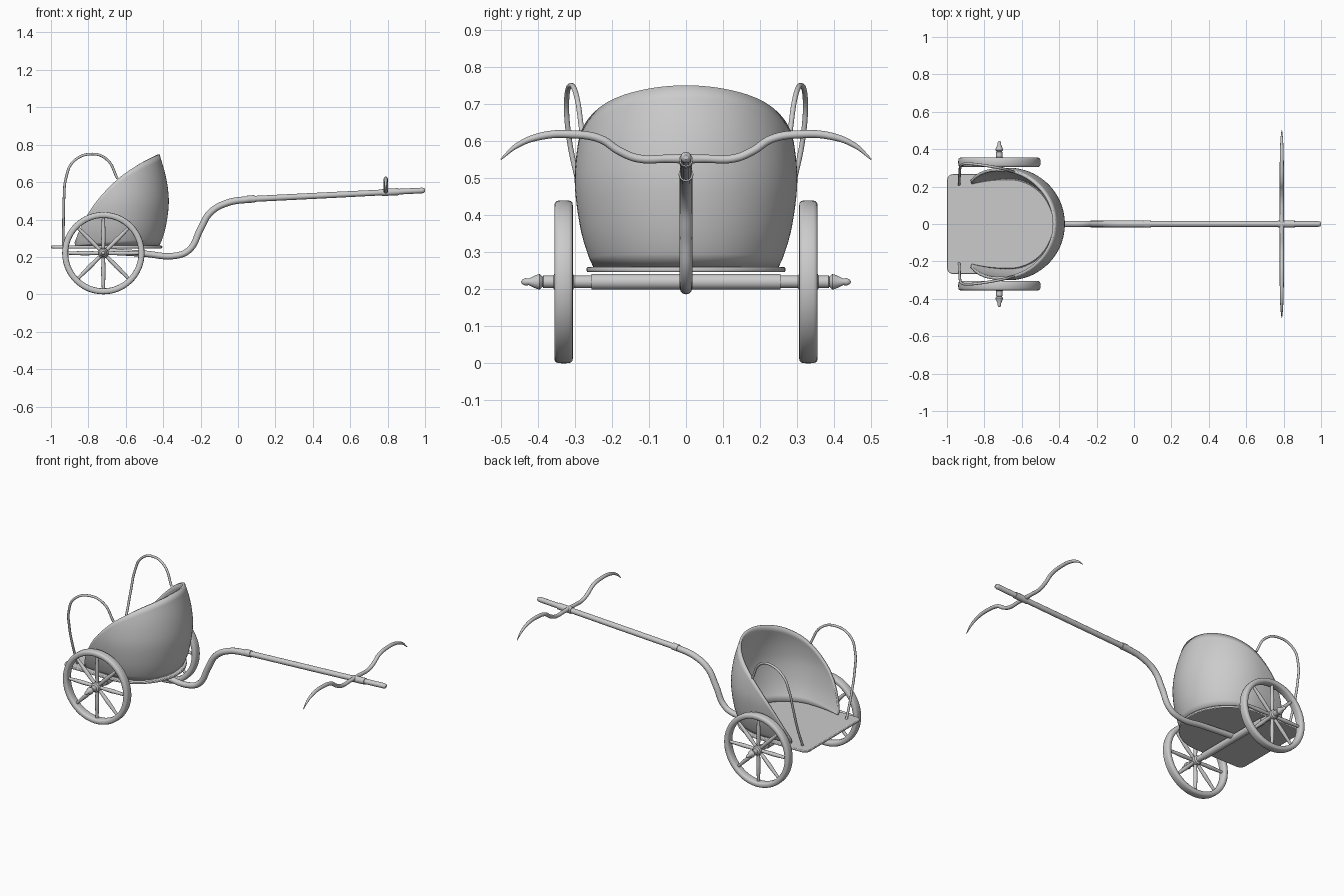
import bpy, bmesh, math
from mathutils import Vector

if "Cube" in bpy.data.objects:
    bpy.data.objects.remove(bpy.data.objects["Cube"])

WX, WZ, WY = -0.72, 0.22, 0.33      # wheel centre


def finish(ob, angle=40):
    bpy.ops.object.select_all(action='DESELECT')
    ob.select_set(True)
    bpy.context.view_layer.objects.active = ob
    bpy.ops.object.shade_smooth_by_angle(angle=math.radians(angle))
    return ob


def from_bmesh(name, bm, angle=40):
    bmesh.ops.recalc_face_normals(bm, faces=bm.faces)
    me = bpy.data.meshes.new(name)
    bm.to_mesh(me)
    bm.free()
    ob = bpy.data.objects.new(name, me)
    bpy.context.collection.objects.link(ob)
    return finish(ob, angle)


def lathe(name, profile, closed=False, seg=32):
    """Revolve (radius, y) points about the axle line."""
    bm = bmesh.new()
    rings = [[bm.verts.new((WX + r * math.cos(2 * math.pi * k / seg), y,
                            WZ + r * math.sin(2 * math.pi * k / seg)))
              for k in range(seg)] for r, y in profile]
    n = len(rings)
    for i in range(n if closed else n - 1):
        a, b = rings[i], rings[(i + 1) % n]
        for k in range(seg):
            bm.faces.new((a[k], a[(k + 1) % seg], b[(k + 1) % seg], b[k]))
    if not closed:
        bm.faces.new(rings[0])
        bm.faces.new(rings[-1])
    return from_bmesh(name, bm)


def tube(name, pts, radii, smooth=True):
    """Round rod along points, one radius per point."""
    cu = bpy.data.curves.new(name, 'CURVE')
    cu.dimensions = '3D'
    cu.bevel_depth, cu.bevel_resolution = 1.0, 4
    cu.use_fill_caps = True
    cu.resolution_u = 8
    sp = cu.splines.new('BEZIER')
    sp.bezier_points.add(len(pts) - 1)
    for bp, p, r in zip(sp.bezier_points, pts, radii):
        bp.co, bp.radius = p, r
        bp.handle_left_type = bp.handle_right_type = 'AUTO' if smooth else 'VECTOR'
    ob = bpy.data.objects.new(name, cu)
    bpy.context.collection.objects.link(ob)
    bpy.ops.object.select_all(action='DESELECT')
    ob.select_set(True)
    bpy.context.view_layer.objects.active = ob
    bpy.ops.object.convert(target='MESH')
    return finish(bpy.context.view_layer.objects.active, 50)


def interp(table, v):
    """Smooth (Catmull-Rom style) lookup in a sorted table."""
    v = min(max(v, table[0][0]), table[-1][0])
    n = len(table)
    slope = [(table[min(i + 1, n - 1)][1] - table[max(i - 1, 0)][1]) /
             (table[min(i + 1, n - 1)][0] - table[max(i - 1, 0)][0]) for i in range(n)]
    for i in range(n - 1):
        (a, p), (b, q) = table[i], table[i + 1]
        if v <= b:
            h, t = b - a, (v - a) / (b - a)
            return ((2*t**3 - 3*t*t + 1) * p + (t**3 - 2*t*t + t) * h * slope[i]
                    + (3*t*t - 2*t**3) * q + (t**3 - t*t) * h * slope[i + 1])


# Car body: bulging U-shaped shell cut by a curved rim line
RADIUS = [(0.26, 0.25), (0.28, 0.26), (0.36, 0.284), (0.48, 0.30), (0.56, 0.296),
          (0.64, 0.282), (0.75, 0.25)]
RIM = [(-0.88, 0.262), (-0.84, 0.36), (-0.77, 0.48), (-0.65, 0.61), (-0.53, 0.695), (-0.42, 0.75)]
CX, Z0 = -0.67, 0.26


def wall(th, z):
    r = interp(RADIUS, z)
    c = math.cos(th)
    return Vector((CX + c * (r if c > 0 else r + 0.22), r * math.sin(th), z))


def rim_height(th):
    lo, hi = Z0, 0.75
    for _ in range(30):
        m = (lo + hi) / 2
        if m < interp(RIM, wall(th, m).x):
            lo = m
        else:
            hi = m
    return max(lo, Z0 + 0.004)


bm = bmesh.new()
TH = math.acos(-0.2 / 0.47)
cols = []
for i in range(65):
    th = TH * (i / 32 - 1)
    top = rim_height(th)
    cols.append([bm.verts.new(wall(th, Z0 + (top - Z0) * j / 14)) for j in range(15)])
for a, b in zip(cols, cols[1:]):
    for j in range(14):
        bm.faces.new((a[j], b[j], b[j + 1], a[j + 1]))
body = from_bmesh("car_body", bm)
mid = body.data.polygons[32 * 14 + 7]
sol = body.modifiers.new("thickness", 'SOLIDIFY')
sol.thickness = 0.015
sol.offset = -1 if mid.normal.x > 0 else 1

# Floor: D-shaped plate with rounded rear corners
bm = bmesh.new()
out = []
for i in range(33):
    a = math.radians(-90 + 180 * i / 32)
    out.append((CX + 0.265 * math.cos(a), 0.268 * math.sin(a)))
for sy, start in ((1, 90), (-1, 180)):
    for i in range(6):
        a = math.radians(start + 18 * i)
        out.append((-0.965 + 0.035 * math.cos(a), sy * 0.233 + 0.035 * math.sin(a)))
f = bm.faces.new([bm.verts.new((x, y, 0.246)) for x, y in out])
ext = bmesh.ops.extrude_face_region(bm, geom=[f])
bmesh.ops.translate(bm, vec=(0, 0, 0.014),
                    verts=[v for v in ext['geom'] if isinstance(v, bmesh.types.BMVert)])
floor = from_bmesh("floor", bm)
bev = floor.modifiers.new("round_edge", 'BEVEL')
bev.width, bev.segments = 0.004, 2

# Axle beam
lathe("axle", [(0.021, -0.255), (0.021, 0.255)])

# Wheels: rim, hub with pointed axle cap, spokes
tyre = []
for i in range(16):
    a = 2 * math.pi * i / 16
    c, s = math.cos(a), math.sin(a)
    tyre.append((0.204 + math.copysign(0.016 * abs(c) ** 0.6, c),
                 math.copysign(0.025 * abs(s) ** 0.6, s)))
hub = [(0.017, 0.25), (0.017, 0.302), (0.026, 0.308), (0.028, 0.33), (0.026, 0.352),
       (0.017, 0.358), (0.017, 0.385), (0.013, 0.387), (0.021, 0.395), (0.019, 0.403),
       (0.009, 0.424), (0.010, 0.434), (0.006, 0.442), (0.001, 0.445)]
for side, s in (("left", -1), ("right", 1)):
    lathe(f"wheel_rim_{side}", [(r, s * WY + y) for r, y in tyre], True, 64)
    lathe(f"wheel_hub_{side}", [(r, s * y) for r, y in hub], seg=24)
    for k in range(8):
        a = math.pi / 4 * k + math.pi / 2
        d = Vector((math.cos(a), 0, math.sin(a)))
        c = Vector((WX, s * WY, WZ))
        tube(f"spoke_{side}_{k + 1}", [c + d * 0.015, c + d * 0.1, c + d * 0.195],
             [0.009, 0.012, 0.008])

    # Hand rail arch
    rail = [(-0.935, 0.21, 0.255), (-0.933, 0.258, 0.38), (-0.93, 0.298, 0.52), (-0.92, 0.317, 0.62),
            (-0.88, 0.322, 0.71), (-0.78, 0.31, 0.75), (-0.70, 0.295, 0.72), (-0.645, 0.28, 0.62)]
    tube(f"hand_rail_{side}", [(x, s * y, z) for x, y, z in rail], [0.007] * 8)

# Draught pole: bent rear part, collar, straight front part, yoke sleeve
bent = [(-0.73, 0.232), (-0.5, 0.217), (-0.33, 0.207), (-0.26, 0.238), (-0.20, 0.35),
        (-0.15, 0.435), (-0.06, 0.488), (0.08, 0.51)]
tube("pole_bent", [(x, 0, z) for x, z in bent], [0.017] * 4 + [0.018] * 4)


def pole_at(x):
    return (x, 0, 0.51 + (x - 0.08) * 0.05)


tube("pole_collar", [pole_at(0.05), pole_at(0.09)], [0.02, 0.02], False)
tube("pole_front", [pole_at(x) for x in (0.08, 0.5, 0.985, 0.996, 1.0)],
     [0.016, 0.016, 0.015, 0.012, 0.006], False)
tube("pole_sleeve", [pole_at(0.77), pole_at(0.86)], [0.019, 0.019], False)

# Yoke: double-curved crossbar with drooping tips
half = [(0.05, 0.552, 0.011), (0.13, 0.553, 0.011), (0.18, 0.573, 0.011), (0.23, 0.605, 0.011),
        (0.31, 0.618, 0.011), (0.39, 0.613, 0.010), (0.455, 0.588, 0.007), (0.50, 0.55, 0.002)]
yoke = [(-y, z, r) for y, z, r in reversed(half)] + [(0, 0.552, 0.013)] + half
tube("yoke", [(0.79, y, z) for y, z, r in yoke], [r for y, z, r in yoke])
